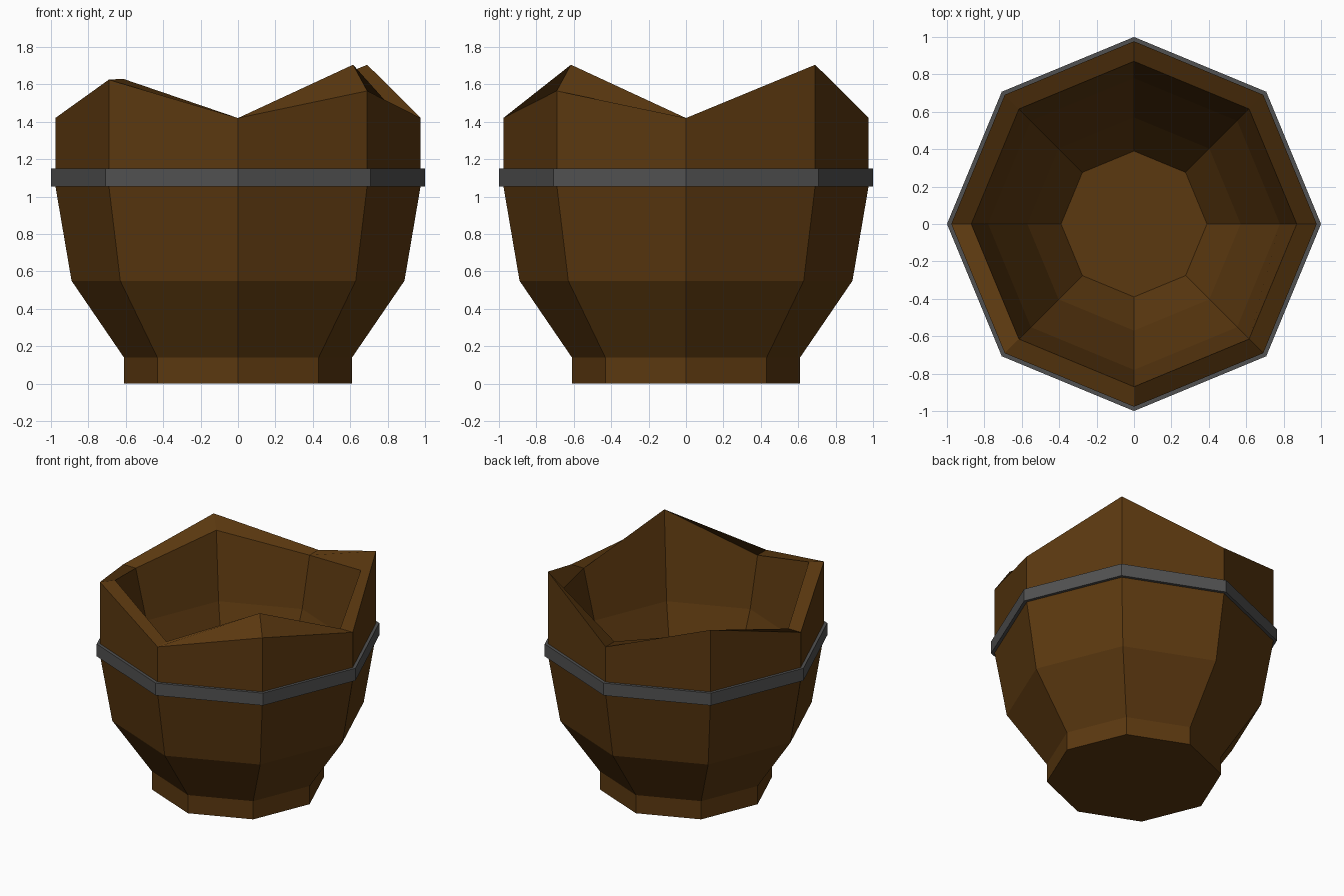
import bpy, bmesh, math

if "Cube" in bpy.data.objects:
    bpy.data.objects.remove(bpy.data.objects["Cube"])

SIDES = 8


def material(name, rgb):
    m = bpy.data.materials.new(name)
    m.diffuse_color = (*rgb, 1)
    m.use_nodes = True
    m.node_tree.nodes["Principled BSDF"].inputs["Base Color"].default_value = m.diffuse_color
    return m


def lathe(name, rings, mat, closed=False):
    """Loft octagonal rings of (radius, height or list of heights per corner)."""
    bm = bmesh.new()
    loops = []
    for r, z in rings:
        loop = []
        for i in range(SIDES):
            a = i * math.tau / SIDES
            h = z[i] if isinstance(z, list) else z
            loop.append(bm.verts.new((r * math.cos(a), r * math.sin(a), h)))
        loops.append(loop)
    pairs = list(zip(loops, loops[1:]))
    if closed:
        pairs.append((loops[-1], loops[0]))
    else:
        bm.faces.new(loops[0])
        bm.faces.new(loops[-1])
    for lo, hi in pairs:
        for i in range(SIDES):
            j = (i + 1) % SIDES
            bm.faces.new((lo[i], lo[j], hi[j], hi[i]))
    bmesh.ops.recalc_face_normals(bm, faces=bm.faces)
    me = bpy.data.meshes.new(name)
    bm.to_mesh(me)
    bm.free()
    me.materials.append(mat)
    ob = bpy.data.objects.new(name, me)
    bpy.context.collection.objects.link(ob)
    return ob


wood = material("dark brown wood", (0.105, 0.040, 0.005))
iron = material("dark grey iron", (0.083, 0.083, 0.083))

# Uneven broken rim: low at the four axis corners, raised on the diagonals
LOW = 1.42
rim_out = [LOW, 1.705, LOW, 1.625, LOW, 1.625, LOW, 1.565]
rim_in = [LOW, 1.565, LOW, 1.545, LOW, 1.63, LOW, 1.705]

# Bucket: foot, flared body, jagged rim, hollow inside down to the floor
lathe("bucket", [
    (0.61, 0.0), (0.61, 0.14), (0.89, 0.55), (0.977, 1.06),
    (0.977, rim_out), (0.87, rim_in),
    (0.78, 1.04), (0.57, 0.50), (0.39, 0.22),
], wood)

# Metal hoop around the body
lathe("hoop", [(0.96, 1.055), (1.0, 1.055), (1.0, 1.15), (0.96, 1.15)], iron, closed=True)
